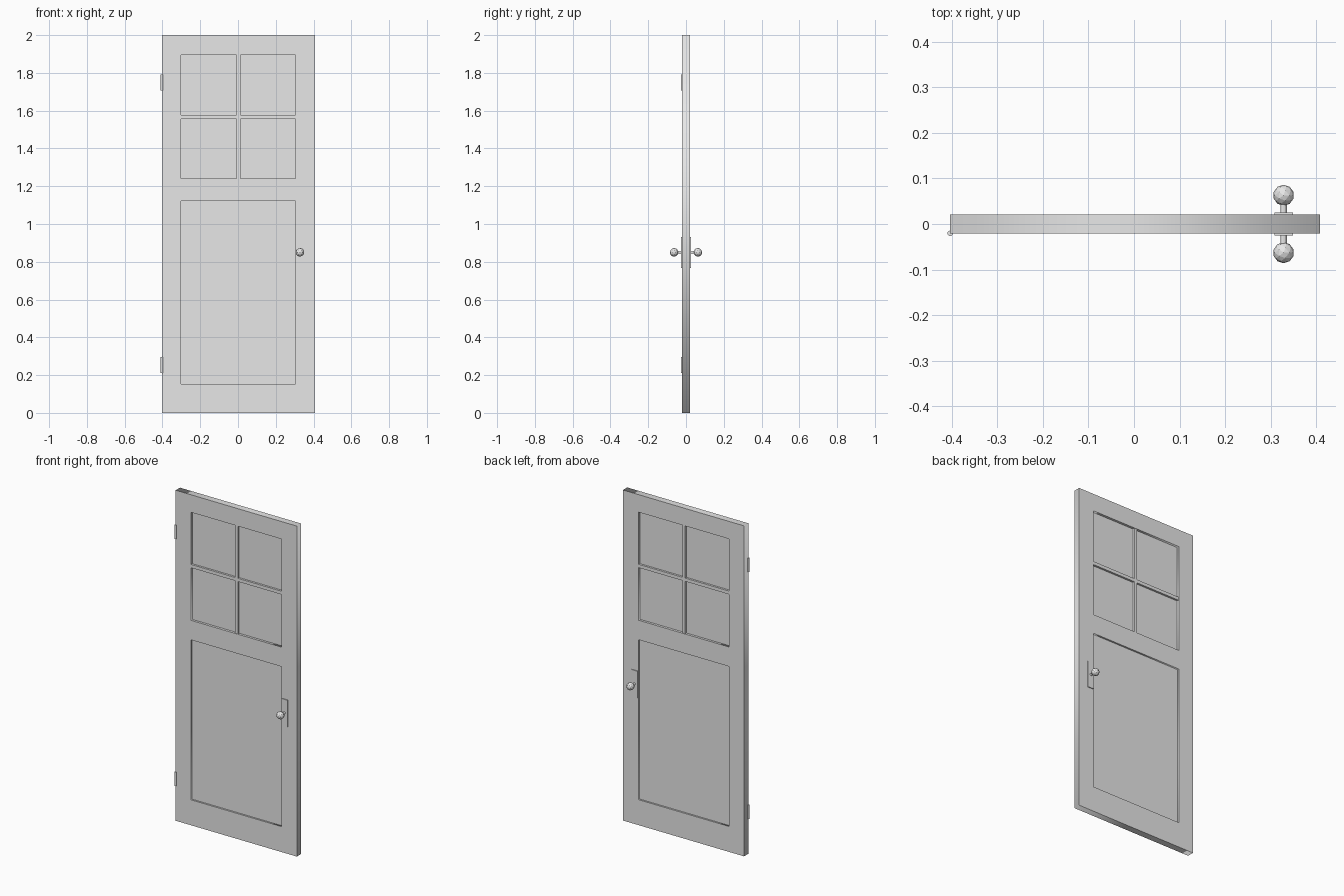
import bpy
import math

cube = bpy.data.objects.get("Cube")
if cube:
    bpy.data.objects.remove(cube, do_unlink=True)

GREY = (0.8, 0.8, 0.8, 1.0)
mat = bpy.data.materials.new("light_grey")
mat.use_nodes = True
mat.diffuse_color = GREY
mat.node_tree.nodes["Principled BSDF"].inputs["Base Color"].default_value = GREY

HALF = 0.0205                      # half the door thickness
LEFT, RIGHT = -0.403, 0.408        # door edges
IN_L, IN_R = -0.302, 0.305         # opening edges
MID = (LEFT + RIGHT) / 2
WIN = (1.24, 1.894)                # window opening heights
PANEL = (0.154, 1.122)             # lower panel heights
BAR_Z = 1.567
KNOB_X, KNOB_Z = 0.328, 0.85


def finish(name):
    obj = bpy.context.object
    obj.name = name
    obj.data.materials.clear()
    obj.data.materials.append(mat)
    return obj


def box(name, x, y, z):
    """Box spanning the given (low, high) ranges."""
    spans = (x, y, z)
    bpy.ops.mesh.primitive_cube_add(size=1, location=[(a + b) / 2 for a, b in spans])
    obj = finish(name)
    obj.scale = [b - a for a, b in spans]
    return obj


def cylinder(name, radius, length, location, rotation=(0, 0, 0), sides=12):
    bpy.ops.mesh.primitive_cylinder_add(vertices=sides, radius=radius, depth=length,
                                        location=location, rotation=rotation)
    return finish(name)


# Door frame: one outline with two rectangular openings, extruded
curve = bpy.data.curves.new("door_frame", "CURVE")
curve.dimensions = "2D"
curve.fill_mode = "BOTH"
curve.extrude = HALF
for x0, x1, z0, z1 in ((LEFT, RIGHT, 0, 2), (IN_L, IN_R, *WIN), (IN_L, IN_R, *PANEL)):
    spline = curve.splines.new("POLY")
    spline.points.add(3)
    for point, (x, z) in zip(spline.points, ((x0, z0), (x1, z0), (x1, z1), (x0, z1))):
        point.co = (x, z, 0, 1)
    spline.use_cyclic_u = True
frame = bpy.data.objects.new("door_frame", curve)
frame.rotation_euler.x = math.pi / 2
bpy.context.collection.objects.link(frame)
bpy.ops.object.select_all(action="DESELECT")
frame.select_set(True)
bpy.context.view_layer.objects.active = frame
bpy.ops.object.convert(target="MESH")
finish("door_frame")

# Recessed infill: thin window pane and thicker lower panel
box("window_pane", (IN_L, IN_R), (-0.006, 0.006), WIN)
box("lower_panel", (IN_L, IN_R), (-0.01, 0.01), PANEL)

# Window bars
box("vertical_bar", (MID - 0.01, MID + 0.01), (-0.018, 0.018), WIN)
box("horizontal_bar", (IN_L, IN_R), (-0.018, 0.018), (BAR_Z - 0.01, BAR_Z + 0.01))

# Hinge barrels on the front edge
for name, z in (("upper_hinge", 1.749), ("lower_hinge", 0.254)):
    cylinder(name, 0.006, 0.084, (LEFT, -HALF, z))

# Handle plate, stem and faceted knob on both faces
for side, s in (("front", -1), ("back", 1)):
    ys = sorted((s * (HALF - 0.002), s * (HALF + 0.005)))
    box(side + "_handle_plate", (KNOB_X - 0.02, KNOB_X + 0.02), ys, (0.768, 0.932))
    cylinder(side + "_knob_stem", 0.007, 0.04, (KNOB_X, s * 0.036, KNOB_Z),
             (math.pi / 2, 0, 0))
    bpy.ops.mesh.primitive_ico_sphere_add(subdivisions=2, radius=0.023,
                                          location=(KNOB_X, s * 0.063, KNOB_Z))
    finish(side + "_knob")
